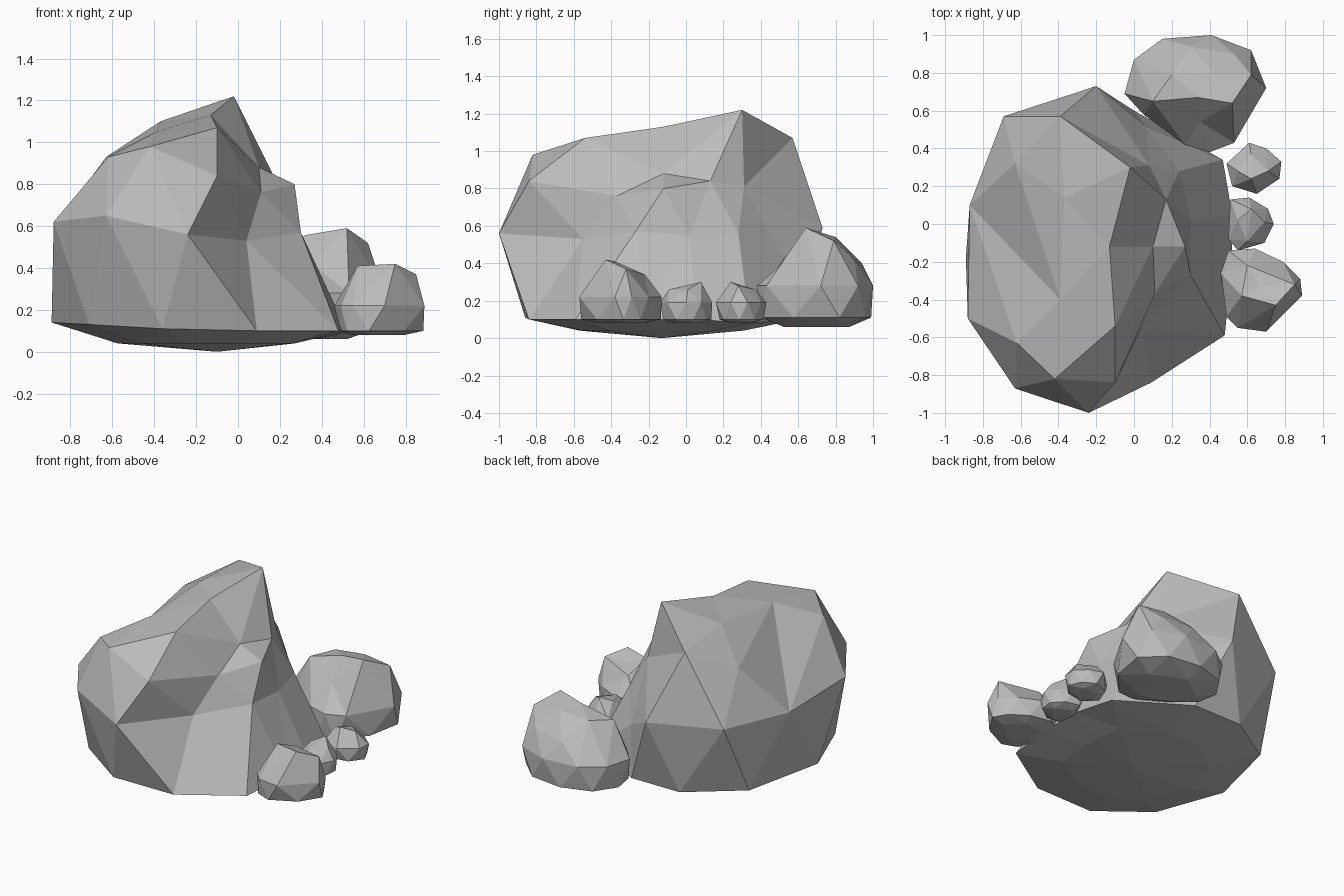
import bpy
import bmesh
from mathutils import Vector

if "Cube" in bpy.data.objects:
    bpy.data.objects.remove(bpy.data.objects["Cube"], do_unlink=True)

# One plain stone grey for every rock
stone = bpy.data.materials.new("stone grey")
stone.use_nodes = True
stone.diffuse_color = (.5, .5, .5, 1)
stone.node_tree.nodes["Principled BSDF"].inputs["Base Color"].default_value = stone.diffuse_color


def faceted_rock(name, points, centre):
    """Wrap points in triangles: hull them on a unit sphere, then move them back."""
    bm = bmesh.new()
    centre = Vector(centre)
    placed = []
    for point in points:
        point = Vector(point)
        placed.append((bm.verts.new((point - centre).normalized()), point))
    bmesh.ops.convex_hull(bm, input=bm.verts[:])
    for vert, point in placed:
        vert.co = point
    bmesh.ops.recalc_face_normals(bm, faces=bm.faces[:])
    mesh = bpy.data.meshes.new(name)
    bm.to_mesh(mesh)
    bm.free()
    mesh.materials.append(stone)
    rock = bpy.data.objects.new(name, mesh)
    bpy.context.collection.objects.link(rock)
    return rock


def shrink(outline, centre, factor, height):
    """Copy an outline toward a centre at a new height."""
    return [(centre[0] + (p[0] - centre[0]) * factor,
             centre[1] + (p[1] - centre[1]) * factor,
             height) for p in outline]


def small_rock(name, outline, crown, waist, foot, bottom):
    """A boulder with a wide waist, a staggered foot and a crown of peaks."""
    count = len(outline)
    centre = (sum(p[0] for p in outline) / count,
              sum(p[1] for p in outline) / count,
              waist)
    following = outline[1:] + outline[:1]
    middles = [((a[0] + b[0]) / 2, (a[1] + b[1]) / 2)
               for a, b in zip(outline, following)]
    points = shrink(outline, centre, 1, waist)
    points += shrink(middles, centre, 1, foot)
    points += shrink(middles[::2], centre, .6, bottom)
    return faceted_rock(name, points + crown, centre)


# Main boulder: crest, shoulders, waist, foot
crest = [
    (-.02, .3, 1.22),
    (-.13, -.12, 1.13),
    (-.1, -.54, 1.07),
    (-.37, .14, 1.1),
    (-.39, -.4, 1.05),
    (-.39, .57, 1.07),
]
shoulders = [
    (-.42, -.82, .98),
    (-.62, -.63, .93),
    (-.63, .32, .93),
    (-.1, -.84, .84),
    (.11, -.37, .76),
    (.1, -.12, .88),
    (.27, -.12, .8),
    (.17, .13, .84),
    (.08, .31, .81),
]
waist = [
    (-.63, -.87, .65),
    (-.24, -1, .56),
    (.04, -.55, .53),
    (.3, -.27, .57),
    (.3, .02, .55),
    (.24, .28, .56),
    (.06, .52, .43),
    (-.2, .73, .59),
    (-.69, .57, .61),
    (-.87, .1, .6),
    (-.88, -.5, .62),
]
foot = [
    (.09, -.84, .1),
    (.48, -.59, .1),
    (.52, -.2, .1),
    (.52, .05, .1),
    (.47, .34, .08),
    (0, .6, .1),
    (-.37, .6, .1),
    (-.74, .36, .12),
    (-.89, -.18, .14),
    (-.71, -.63, .13),
    (-.36, -.86, .11),
]
underside = shrink(foot, (-.1, -.13), .6, .04) + [(-.1, -.13, 0)]
faceted_rock("main_boulder", crest + shoulders + waist + foot + underside, (-.22, -.1, .5))

# Rear boulder with a ridge that drops steeply toward the front
small_rock(
    "rear_boulder",
    outline=[(-.05, .69), (0, .87), (.15, .98), (.41, 1), (.62, .92),
             (.7, .72), (.53, .43), (.4, .38), (.27, .42), (.05, .58)],
    crown=[(.52, .64, .59), (.34, .67, .56), (.1, .65, .5),
           (.62, .79, .52), (.2, .79, .52), (.42, .8, .54),
           (.3, .94, .4), (.53, .9, .42), (.35, .54, .42)],
    waist=.28, foot=.11, bottom=.06)

# Row of small stones beside the main boulder
small_rock(
    "front_stone",
    outline=[(.46, -.26), (.5, -.14), (.64, -.13), (.79, -.2), (.88, -.29),
             (.89, -.38), (.7, -.57), (.55, -.55), (.49, -.49)],
    crown=[(.57, -.38, .41), (.75, -.43, .42), (.85, -.32, .37),
           (.6, -.22, .34), (.67, -.33, .37)],
    waist=.22, foot=.1, bottom=.08)

small_rock(
    "middle_stone",
    outline=[(.51, .13), (.61, .14), (.71, .08), (.74, 0),
             (.69, -.1), (.55, -.14), (.5, -.08)],
    crown=[(.62, .08, .3), (.6, -.09, .26), (.69, .01, .26), (.55, .02, .27)],
    waist=.19, foot=.1, bottom=.08)

small_rock(
    "rear_stone",
    outline=[(.49, .32), (.61, .43), (.7, .4), (.78, .33),
             (.77, .24), (.65, .16), (.52, .2)],
    crown=[(.62, .24, .3), (.71, .28, .28), (.62, .37, .26), (.55, .28, .27)],
    waist=.19, foot=.1, bottom=.08)
